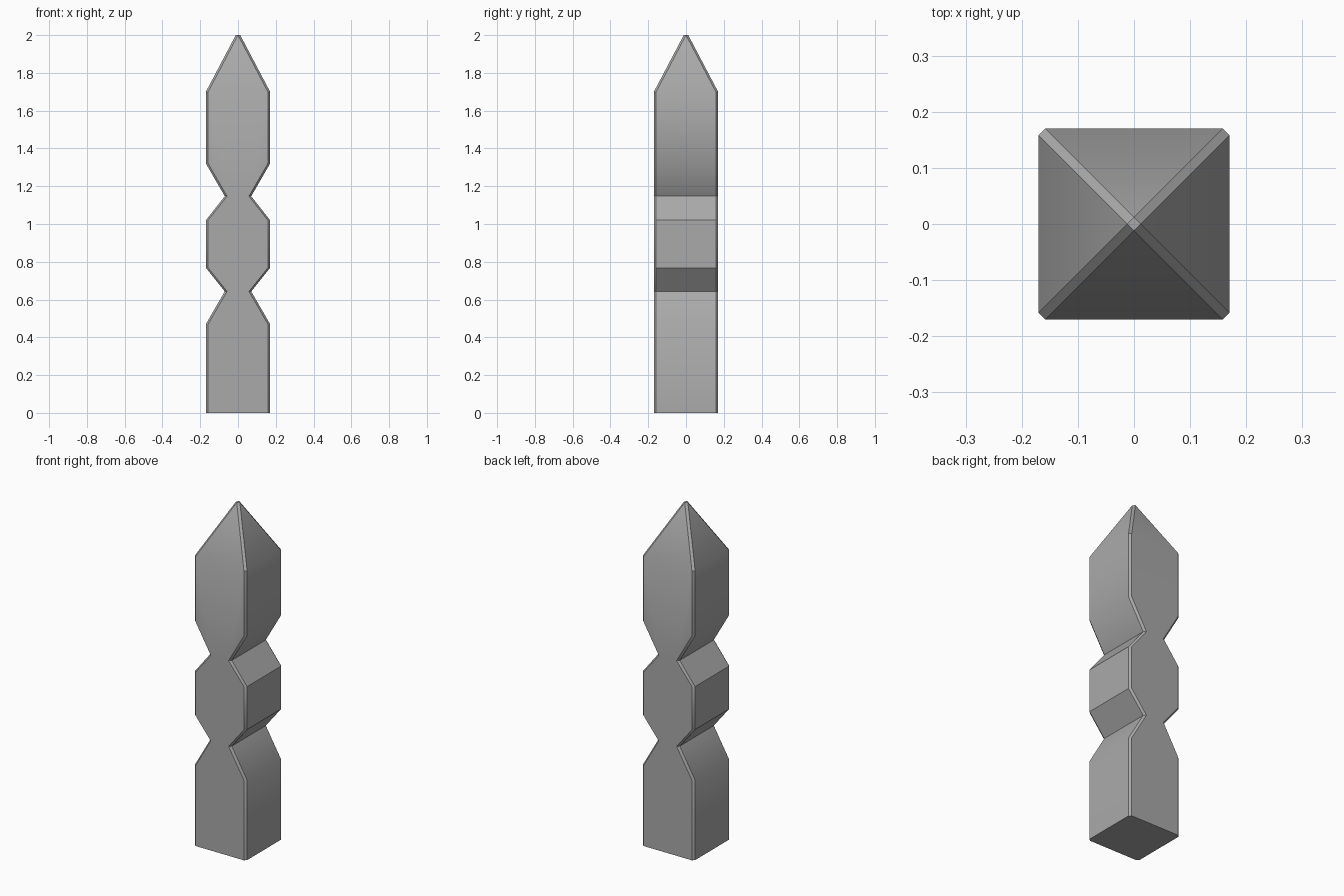
import bpy
import bmesh

# Remove the default object
cube = bpy.data.objects.get("Cube")
if cube:
    bpy.data.objects.remove(cube, do_unlink=True)

# Plain grey finish
grey = bpy.data.materials.new("plain_grey")
grey.use_nodes = True
colour = (0.4, 0.4, 0.4, 1.0)
grey.diffuse_color = colour
grey.node_tree.nodes["Principled BSDF"].inputs["Base Color"].default_value = colour

HALF = 0.17      # half width of the post
NECK = 0.07      # half width at the bottom of each notch
CHAMFER = 0.012  # cut along the four corners
TIP_Z = 2.0

# Height and half width of each section, notched on the left and right
sections = [
    (0.0, HALF), (0.47, HALF), (0.643, NECK), (0.768, HALF),
    (1.02, HALF), (1.147, NECK), (1.32, HALF), (1.7, HALF),
]


def chamfered_ring(bm, z, hx, hy, c):
    """Rectangle with cut corners, counter-clockwise from above."""
    points = [
        (hx, -hy + c), (hx, hy - c), (hx - c, hy), (-hx + c, hy),
        (-hx, hy - c), (-hx, -hy + c), (-hx + c, -hy), (hx - c, -hy),
    ]
    return [bm.verts.new((x, y, z)) for x, y in points]


# Post body lofted through the sections, ending in a tiny blunt diamond
bm = bmesh.new()
rings = [chamfered_ring(bm, z, hx, HALF, CHAMFER) for z, hx in sections]
rings.append(chamfered_ring(bm, TIP_Z, CHAMFER, CHAMFER, CHAMFER))
for low, high in zip(rings, rings[1:]):
    for i in range(len(low)):
        j = (i + 1) % len(low)
        bm.faces.new((low[i], low[j], high[j], high[i]))
bm.faces.new(list(reversed(rings[0])))
bm.faces.new(rings[-1])
bmesh.ops.remove_doubles(bm, verts=bm.verts[:], dist=0.0005)

# Merge the flat front and back strips into single faces
flat = [e for e in bm.edges if len(e.link_faces) == 2
        and e.calc_face_angle(1.0) < 0.001]
bmesh.ops.dissolve_edges(bm, edges=flat, use_verts=False)
bmesh.ops.recalc_face_normals(bm, faces=bm.faces[:])

mesh = bpy.data.meshes.new("notched_post")
bm.to_mesh(mesh)
bm.free()
mesh.materials.append(grey)
post = bpy.data.objects.new("notched_post", mesh)
bpy.context.collection.objects.link(post)

# Soft shading over shallow bends, crisp chamfers and notches
bpy.ops.object.select_all(action="DESELECT")
post.select_set(True)
bpy.context.view_layer.objects.active = post
bpy.ops.object.shade_smooth_by_angle(angle=0.58)
